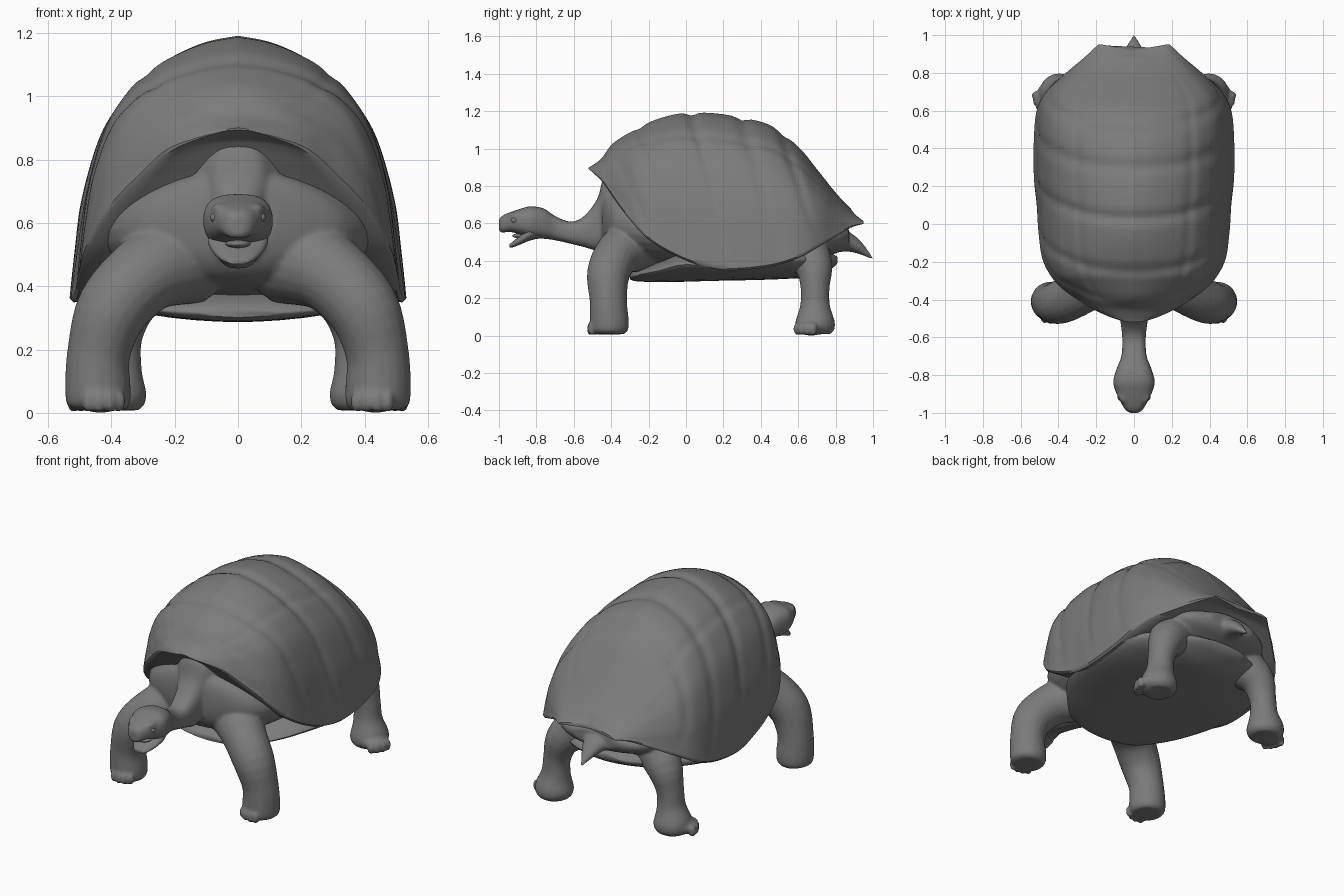
import bpy, bmesh, math
from mathutils import Vector

cube = bpy.data.objects.get("Cube")
if cube:
    bpy.data.objects.remove(cube)

grey = bpy.data.materials.new("stone grey")
grey.use_nodes = True
COLOR = (0.2, 0.2, 0.2, 1)
grey.diffuse_color = COLOR
grey.node_tree.nodes["Principled BSDF"].inputs["Base Color"].default_value = COLOR


def spline(rows, t):
    """Smooth interpolation of rows at fractional index t."""
    i = min(int(t), len(rows) - 2)
    f = t - i
    a, b = rows[i], rows[i + 1]
    p, n = rows[max(i - 1, 0)], rows[min(i + 2, len(rows) - 1)]
    return [b0 + 0.5 * f * (c - a0 + f * (2 * a0 - 5 * b0 + 4 * c - d + f * (3 * (b0 - c) + d - a0)))
            for a0, b0, c, d in zip(p, a, b, n)]


def sample(rows, steps):
    total = (len(rows) - 1) * steps
    return [spline(rows, k / steps) for k in range(total + 1)]


def loft(bm, rings):
    vs = [[bm.verts.new(p) for p in r] for r in rings]
    n = len(vs[0])
    for a, b in zip(vs, vs[1:]):
        for i in range(n):
            j = (i + 1) % n
            bm.faces.new((a[i], a[j], b[j], b[i]))
    bm.faces.new(vs[0])
    bm.faces.new(vs[-1])


def power(v, p):
    return math.copysign(abs(v) ** p, v)


def hull(bm, rows, p=1, sides=32, steps=4):
    """Rows of (y, half width, bottom, top) become a loft; p below 1 squares it."""
    angles = [2 * math.pi * i / sides for i in range(sides)]
    loft(bm, [[(w * power(math.cos(a), p), y, (lo + hi) / 2 + (hi - lo) / 2 * power(math.sin(a), p))
               for a in angles] for y, w, lo, hi in sample(rows, steps)])


def tube(bm, rows, side, sides=20, steps=4):
    """Rows of (x, y, z, radius) become a bent limb."""
    pts = sample(rows, steps)
    rings = []
    for k, (x, y, z, r) in enumerate(pts):
        t = Vector(pts[min(k + 1, len(pts) - 1)][:3]) - Vector(pts[max(k - 1, 0)][:3])
        u = Vector((0, 1, 0)).cross(t).normalized()
        v = t.cross(u).normalized()
        ring = []
        for i in range(sides):
            a = 2 * math.pi * i / sides
            q = Vector((x, y, z)) + r * (math.cos(a) * u + math.sin(a) * v)
            ring.append((side * q.x, q.y, max(q.z, 0.0)))
        rings.append(ring)
    loft(bm, rings)


def ball(bm, centre, size):
    made = bmesh.ops.create_icosphere(bm, subdivisions=3, radius=1)["verts"]
    for v in made:
        v.co = Vector([c + s * q for c, s, q in zip(centre, size, v.co)])


def finish(bm, name, angle=60):
    bmesh.ops.recalc_face_normals(bm, faces=bm.faces)
    mesh = bpy.data.meshes.new(name)
    bm.to_mesh(mesh)
    bm.free()
    mesh.materials.append(grey)
    ob = bpy.data.objects.new(name, mesh)
    bpy.context.collection.objects.link(ob)
    bpy.ops.object.select_all(action="DESELECT")
    ob.select_set(True)
    bpy.context.view_layer.objects.active = ob
    bpy.ops.object.shade_smooth_by_angle(angle=math.radians(angle))
    return ob


# Shell: y, half width, rim height, crown height
SHELL = [(-.52, .04, .892, .9), (-.495, .12, .872, .914), (-.45, .22, .835, .95), (-.4, .3, .765, 1.02),
         (-.32, .405, .655, 1.075), (-.2, .48, .525, 1.14), (-.05, .505, .435, 1.185), (.1, .515, .38, 1.192),
         (.25, .53, .36, 1.175), (.45, .53, .38, 1.125), (.6, .515, .425, 1.01), (.7, .465, .48, .89),
         (.8, .36, .54, .765), (.88, .265, .585, .68), (.95, .19, .6, .625)]
# Arch from crown to rim: width share, height share
ARCH = [(0, 1), (.2, .975), (.4, .92), (.57, .85), (.7, .76), (.83, .62), (.93, .39), (.97, .19), (1, 0)]
GROOVES = (-.43, -.25, .03, .3, .52)


def shell_ring(y, w, lo, hi):
    def place(x, z):
        # The rear edge dips forward in the middle
        return (x, y - .03 * max(0, 1 - abs(x) / .17) * max(0, (y - .88) / .07), z)

    # The brim flares at both ends
    flare = 1 + max(0, min(.8, (-.28 - y) / .18), (y - .75) / .4)
    half = []
    for k, (a, h) in enumerate(sample(ARCH, 5)):
        u = k / 40
        d = sum(.02 * math.exp(-((y - g - .24 * u * u) / .03) ** 2) for g in GROOVES)
        d += .01 * math.exp(-((u - .38) / .04) ** 2)
        d *= max(0, 1 - u ** 4) * min(1, (hi - lo) / .3)
        half.append((w * a * (1 - d), lo + (hi - lo) * max(h, 0) ** flare * (1 - d)))
    top = [place(-x, z) for x, z in reversed(half[1:])] + [place(x, z) for x, z in half]
    # Underside: a thin lip, then a shallow vault
    vault = min(.03, .3 * (hi - lo))
    lip = .012 * min(1, (hi - lo) / .12)
    floor = [.98 - .14 * k for k in range(15)]
    under = [place(w * s, lo - lip + vault * (1 - s * s)) for s in floor]
    return top + under


bm = bmesh.new()
loft(bm, [shell_ring(*row) for row in sample(SHELL, 8)])
finish(bm, "shell", 50)

# Belly plate meeting the rim along the flanks
bm = bmesh.new()
hull(bm, [(-.3, .12, .302, .33), (-.26, .25, .29, .36), (-.14, .38, .287, .41), (-.02, .475, .288, .47),
          (.15, .51, .293, .45), (.35, .522, .297, .45), (.52, .5, .303, .49), (.67, .39, .315, .5),
          (.78, .2, .36, .44), (.81, .12, .39, .42)], 1.15)
finish(bm, "belly_plate")

# Skin: trunk, neck, head, legs and tail fused together
bm = bmesh.new()
hull(bm, [(-.45, .12, .5, .74), (-.42, .23, .45, .77), (-.36, .34, .41, .77), (-.22, .42, .37, .78),
          (0, .43, .34, .8), (.3, .45, .33, .8), (.6, .42, .37, .75), (.8, .28, .44, .6), (.87, .15, .48, .58)])
hull(bm, [(-.38, .14, .5, .88), (-.44, .095, .475, .845), (-.475, .08, .455, .73), (-.55, .067, .475, .635),
          (-.62, .062, .492, .61), (-.7, .067, .51, .64), (-.76, .09, .518, .68), (-.83, .11, .522, .692),
          (-.88, .1, .538, .68), (-.94, .072, .555, .66), (-.985, .045, .55, .64), (-1, .02, .56, .62)], .75)
hull(bm, [(.78, .12, .44, .58), (.86, .08, .45, .56), (.93, .045, .435, .51), (1, .006, .405, .418)])
FRONT_LEG = [(.16, -.25, .5, .16), (.29, -.36, .44, .125), (.395, -.415, .33, .115), (.44, -.415, .19, .1),
             (.443, -.41, .08, .104), (.44, -.41, .03, .1), (.44, -.41, .008, .08)]
HIND_LEG = [(.2, .6, .5, .15), (.33, .68, .38, .105), (.375, .69, .26, .078), (.385, .69, .16, .08),
            (.395, .69, .075, .106), (.395, .69, .03, .102), (.395, .69, .008, .08)]


def toes(bm, side, x, y, heading, reach):
    for k in range(4):
        a = heading + (k - 1.5) * .34
        ball(bm, (side * (x + reach * math.cos(a)), y + reach * math.sin(a), .036), (.021, .021, .036))


for side in (1, -1):
    tube(bm, FRONT_LEG, side)
    tube(bm, HIND_LEG, side)
    toes(bm, side, .44, -.41, -1.75, .1)
    # Hind foot spreads outward and forward
    ball(bm, (side * .435, .67, .05), (.085, .09, .05))
    toes(bm, side, .42, .68, -.5, .1)
    # Brows
    ball(bm, (side * .055, -.9, .645), (.03, .05, .02))
skin = finish(bm, "skin")
fuse = skin.modifiers.new("fuse", "REMESH")
fuse.mode = "VOXEL"
fuse.voxel_size = .009
fuse.use_smooth_shade = True
soft = skin.modifiers.new("soften", "SMOOTH")
soft.factor = .5
soft.iterations = 6

# Open lower jaw with tongue
bm = bmesh.new()
hull(bm, [(-.77, .06, .522, .6), (-.83, .095, .51, .59), (-.88, .08, .49, .54), (-.92, .056, .474, .508),
          (-.945, .032, .47, .487)], .8)
finish(bm, "lower_jaw")
bm = bmesh.new()
ball(bm, (0, -.88, .534), (.04, .05, .014))
finish(bm, "tongue")

# Eyes
for side, word in ((1, "left"), (-1, "right")):
    bm = bmesh.new()
    ball(bm, (side * .074, -.915, .617), (.014, .02, .015))
    finish(bm, word + "_eye")
